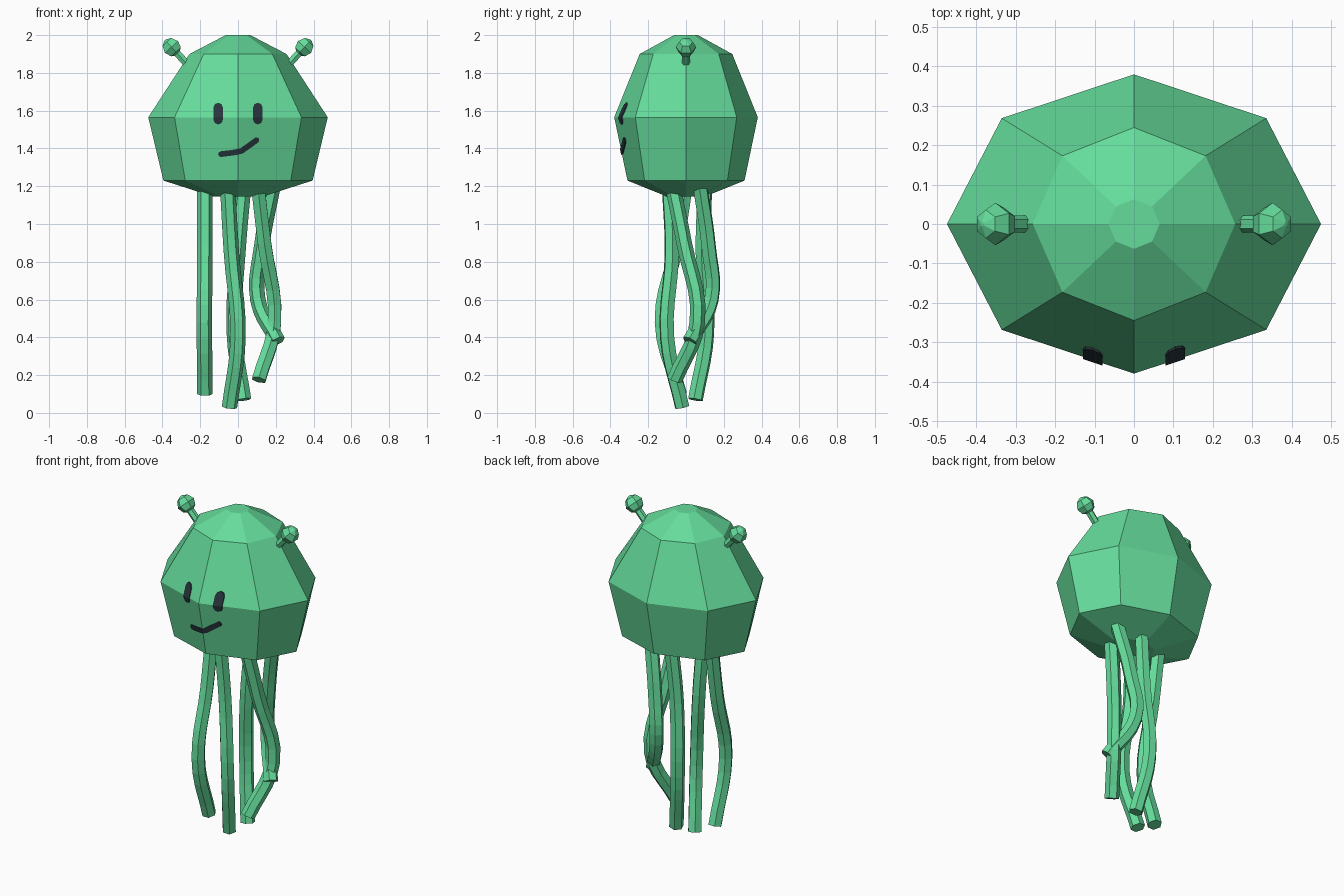
import bpy, bmesh, math
from mathutils import Vector

if "Cube" in bpy.data.objects:
    bpy.data.objects.remove(bpy.data.objects["Cube"])


def material(name, color):
    m = bpy.data.materials.new(name)
    m.diffuse_color = (*color, 1)
    m.use_nodes = True
    m.node_tree.nodes["Principled BSDF"].inputs["Base Color"].default_value = m.diffuse_color
    return m


GREEN = material("green", (0.13, 0.72, 0.33))
DARK = material("dark", (0.02, 0.035, 0.045))


def finish(bm, name, mat):
    bmesh.ops.recalc_face_normals(bm, faces=bm.faces)
    me = bpy.data.meshes.new(name)
    bm.to_mesh(me)
    bm.free()
    ob = bpy.data.objects.new(name, me)
    bpy.context.collection.objects.link(ob)
    me.materials.append(mat)
    return ob


def loft(bm, rings):
    loops = [[bm.verts.new(p) for p in r] for r in rings]
    for a, b in zip(loops, loops[1:]):
        n = len(a)
        for i in range(n):
            bm.faces.new((a[i], a[(i + 1) % n], b[(i + 1) % n], b[i]))
    bm.faces.new(loops[0])
    bm.faces.new(loops[-1])


# Eight-sided bell: half width, half depth, height
BELL = [(0.13, 0.10, 1.145), (0.395, 0.31, 1.23), (0.475, 0.38, 1.565),
        (0.257, 0.245, 1.90), (0.065, 0.063, 2.0)]
bm = bmesh.new()
loft(bm, [[(rx * math.cos(k * math.pi / 4), ry * math.sin(k * math.pi / 4), z)
           for k in range(8)] for rx, ry, z in BELL])
bell = finish(bm, "bell", GREEN)


# Face features: thin rounded strips laid on the front of the bell
def strip(name, points, r):
    bm = bmesh.new()
    pts = [Vector(p) for p in points]
    left, right = [], []
    n = len(pts)
    for i, p in enumerate(pts):
        d = (pts[min(i + 1, n - 1)] - pts[max(i - 1, 0)]).normalized()
        side = Vector((-d.y, d.x)) * r
        left.append(p + side)
        right.append(p - side)

    def cap(p, d):
        a0 = math.atan2(d.y, d.x)
        return [p + r * Vector((math.cos(a0 + t), math.sin(a0 + t)))
                for t in (-math.pi / 4, 0, math.pi / 4)]

    outline = (right + cap(pts[-1], pts[-1] - pts[-2]) + left[::-1]
               + cap(pts[0], pts[0] - pts[1]))

    def on_bell(q, lift):
        hit, loc, nor, _ = bell.ray_cast((q.x, -2, q.y), (0, 1, 0))
        return loc + Vector((0, -lift, 0))

    front = [bm.verts.new(on_bell(q, 0.006)) for q in outline]
    back = [bm.verts.new(on_bell(q, -0.01)) for q in outline]
    m = len(outline)
    for i in range(m):
        j = (i + 1) % m
        bm.faces.new((front[i], front[j], back[j], back[i]))
    # front and back skins: quads along the strip plus rounded ends
    for v in (front, back):
        for i in range(n - 1):
            bm.faces.new((v[i], v[i + 1], v[2 * n + 1 - i], v[2 * n + 2 - i]))
        bm.faces.new(v[n - 1:n + 4])
        bm.faces.new(v[2 * n + 2:] + [v[0]])
    finish(bm, name, DARK)


bpy.context.view_layer.update()
for s, label in ((-1, "left"), (1, "right")):
    strip(label + "_eye", [(s * 0.105, z) for z in (1.552, 1.565, 1.59, 1.617)], 0.025)
strip("mouth", [(-0.09, 1.37), (-0.04, 1.376), (0, 1.382), (0.02, 1.388),
                (0.06, 1.416), (0.098, 1.444)], 0.015)


# Antennae: six-sided stalk with a faceted knob, turned along the same axis
def antenna(name, s):
    base, knob = Vector((s * 0.25, 0, 1.825)), Vector((s * 0.352, 0, 1.937))
    axis = (knob - base).normalized()
    u, v = Vector((0, 1, 0)), axis.cross(Vector((0, 1, 0)))

    def ring(c, r):
        return [c + r * (u * math.cos(k * math.pi / 3) + v * math.sin(k * math.pi / 3))
                for k in range(6)]

    bm = bmesh.new()
    R = 0.054
    loft(bm, [ring(base, 0.022), ring(knob - axis * 0.045, 0.022),
              ring(knob - axis * 0.035, 0.040), ring(knob, R),
              ring(knob + axis * 0.036, 0.036), ring(knob + axis * 0.05, 0.006)])
    finish(bm, name, GREEN)


antenna("left_antenna", -1)
antenna("right_antenna", 1)

# Tentacles: hexagonal tubes along swaying paths
PATHS = [
    [(-0.175, 0.0, 1.2), (-0.175, -0.05, 0.88), (-0.178, -0.13, 0.48), (-0.175, -0.03, 0.10)],
    [(-0.055, -0.09, 1.2), (-0.035, -0.075, 0.85), (0.0, -0.10, 0.40), (-0.045, -0.02, 0.03)],
    [(0.105, -0.07, 1.2), (0.14, -0.01, 0.90), (0.193, 0.06, 0.48), (0.11, -0.06, 0.175)],
    [(0.185, 0.075, 1.2), (0.125, 0.12, 0.88), (0.105, 0.135, 0.60), (0.21, 0.02, 0.38)],
    [(0.03, 0.10, 1.2), (0.0, 0.09, 0.85), (-0.02, 0.11, 0.42), (0.03, 0.05, 0.07)],
]
for i, path in enumerate(PATHS):
    cu = bpy.data.curves.new(f"tentacle_{i + 1}", "CURVE")
    cu.dimensions = "3D"
    cu.bevel_depth, cu.bevel_resolution = 0.041, 1
    cu.use_fill_caps = True
    cu.resolution_u = 5
    sp = cu.splines.new("BEZIER")
    sp.bezier_points.add(len(path) - 1)
    for bp, p in zip(sp.bezier_points, path):
        bp.co = p
        bp.handle_left_type = bp.handle_right_type = "AUTO"
    sp.use_smooth = False
    cu.materials.append(GREEN)
    ob = bpy.data.objects.new(cu.name, cu)
    bpy.context.collection.objects.link(ob)
    bpy.ops.object.select_all(action="DESELECT")
    ob.select_set(True)
    bpy.context.view_layer.objects.active = ob
    bpy.ops.object.convert(target="MESH")
